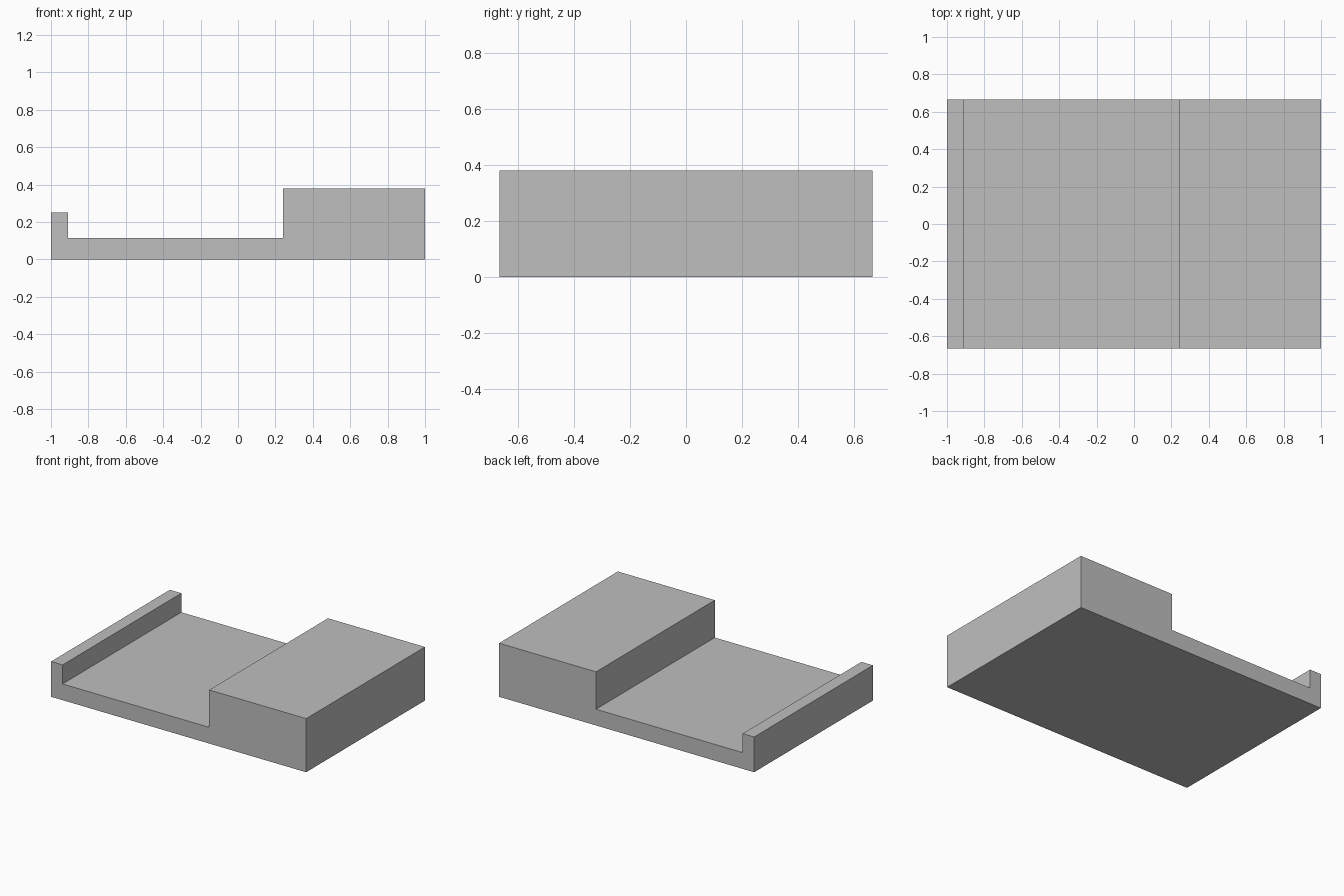
import bpy
import bmesh

cube = bpy.data.objects.get("Cube")
if cube:
    bpy.data.objects.remove(cube, do_unlink=True)

# Single plain grey finish
grey = bpy.data.materials.new("light_grey")
grey.use_nodes = True
colour = (0.52, 0.52, 0.52, 1)
grey.diffuse_color = colour
grey.node_tree.nodes["Principled BSDF"].inputs["Base Color"].default_value = colour

HALF_DEPTH = 0.665


def extrude_profile(name, profile):
    """Extrude an (x, z) outline from front to back into a solid."""
    bm = bmesh.new()
    face = bm.faces.new([bm.verts.new((x, -HALF_DEPTH, z)) for x, z in profile])
    result = bmesh.ops.extrude_face_region(bm, geom=[face])
    moved = [v for v in result["geom"] if isinstance(v, bmesh.types.BMVert)]
    bmesh.ops.translate(bm, verts=moved, vec=(0, 2 * HALF_DEPTH, 0))
    if face.is_valid and len(bm.faces) < len(profile) + 2:
        bm.faces.new([v for v in bm.verts if v.co.y < 0])
    bmesh.ops.recalc_face_normals(bm, faces=bm.faces)
    mesh = bpy.data.meshes.new(name)
    bm.to_mesh(mesh)
    bm.free()
    mesh.materials.append(grey)
    obj = bpy.data.objects.new(name, mesh)
    bpy.context.collection.objects.link(obj)
    return obj


# Low lip, thin floor and tall block in one continuous section
extrude_profile("stepped_base", [
    (-1, 0), (1, 0), (1, 0.38), (0.24, 0.38),
    (0.24, 0.115), (-0.91, 0.115), (-0.91, 0.25), (-1, 0.25),
])
